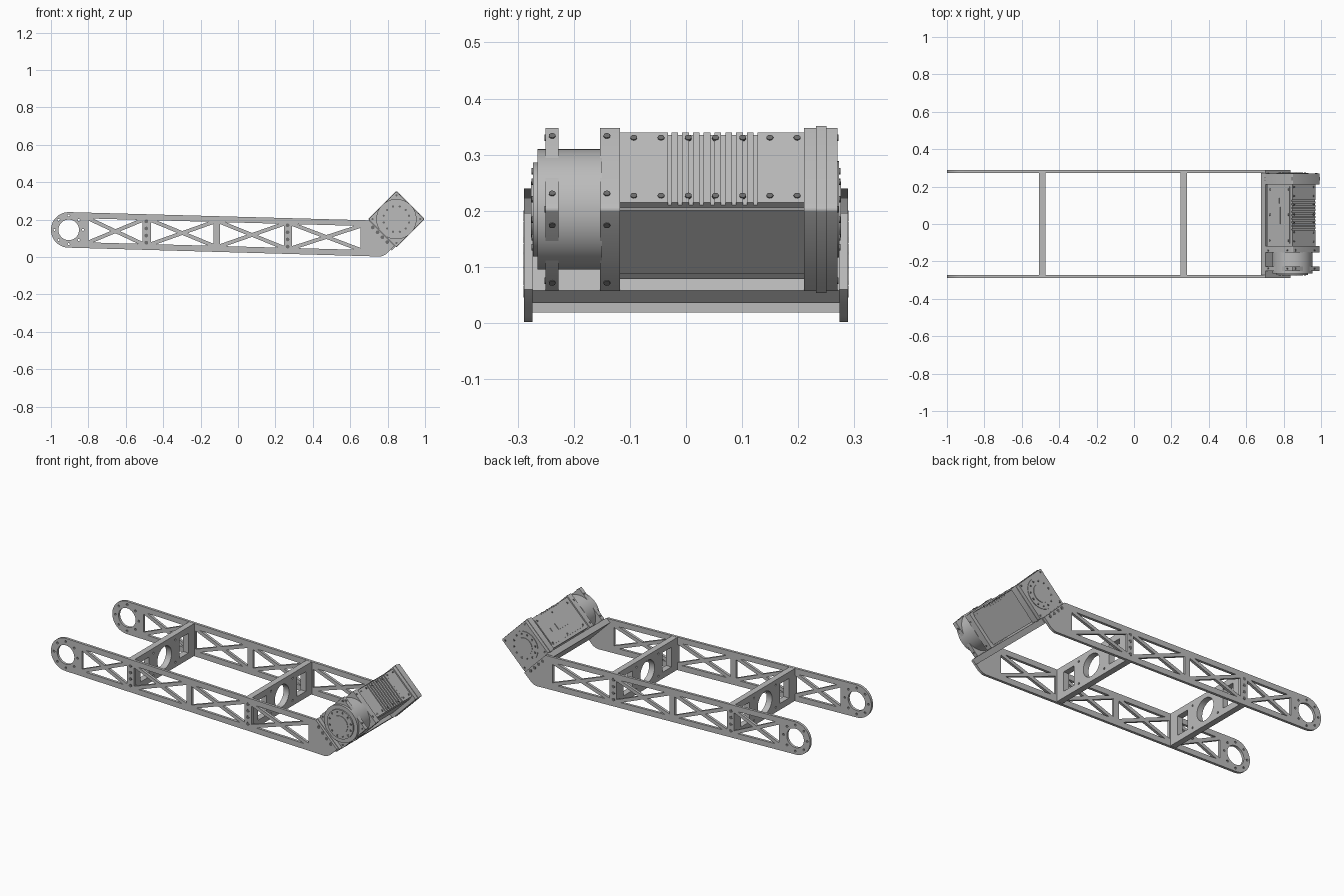
import bpy, bmesh, math
from mathutils import Matrix, Vector

cube = bpy.data.objects.get("Cube")
if cube:
    bpy.data.objects.remove(cube)


def material(name, v):
    m = bpy.data.materials.new(name)
    m.use_nodes = True
    m.diffuse_color = (v, v, v, 1)
    m.node_tree.nodes["Principled BSDF"].inputs["Base Color"].default_value = (v, v, v, 1)
    return m


METAL = material("brushed grey metal", 0.5)
DARK = material("dark screw steel", 0.16)
FACE_Y = Matrix.Rotation(math.pi / 2, 4, 'X')            # profile in xz
FACE_X = Matrix(((0, 0, 1, 0), (1, 0, 0, 0), (0, 1, 0, 0), (0, 0, 0, 1)))  # profile in yz
# Motor frame: +x lower right, +z upper right, y along the motor axis
MOTOR = Matrix.Translation((0.847, 0, 0.2025)) @ Matrix.Rotation(math.pi / 4, 4, 'Y')


def finish(name, bm, mat, matrix=Matrix()):
    bmesh.ops.transform(bm, matrix=matrix, verts=bm.verts)
    bmesh.ops.recalc_face_normals(bm, faces=bm.faces)
    mesh = bpy.data.meshes.new(name)
    bm.to_mesh(mesh)
    bm.free()
    mesh.materials.clear()
    mesh.materials.append(mat)
    ob = bpy.data.objects.new(name, mesh)
    bpy.context.collection.objects.link(ob)
    bpy.ops.object.select_all(action='DESELECT')
    ob.select_set(True)
    bpy.context.view_layer.objects.active = ob
    bpy.ops.object.shade_smooth_by_angle(angle=math.radians(30))
    return ob


def box(name, lo, hi, matrix=MOTOR, bevel=0):
    lo, hi = Vector(lo), Vector(hi)
    bm = bmesh.new()
    size = Matrix.Diagonal((*(hi - lo), 1))
    bmesh.ops.create_cube(bm, size=1, matrix=Matrix.Translation((lo + hi) / 2) @ size)
    if bevel:   # round only the edges along y
        edges = [e for e in bm.edges if abs(e.verts[0].co.y - e.verts[1].co.y) > 1e-5]
        bmesh.ops.bevel(bm, geom=edges, offset=bevel, segments=3, affect='EDGES', profile=0.5)
    return finish(name, bm, METAL, matrix)


def add_cylinder(bm, r, a, b, segments=48):
    a, b = Vector(a), Vector(b)
    turn = (b - a).to_track_quat('Z', 'Y').to_matrix().to_4x4()
    bmesh.ops.create_cone(bm, cap_ends=True, segments=segments, radius1=r, radius2=r,
                          depth=(b - a).length, matrix=Matrix.Translation((a + b) / 2) @ turn)


def drum(name, r, y0, y1):
    bm = bmesh.new()
    add_cylinder(bm, r, (0, y0, 0), (0, y1, 0), 64)
    return finish(name, bm, METAL, MOTOR)


def screws(name, places, r=0.006, matrix=MOTOR, height=0.002):
    # each place is a surface point and the outward direction
    bm = bmesh.new()
    for p, d in places:
        p, d = Vector(p), Vector(d)
        add_cylinder(bm, r, p - d * 0.002, p + d * height, 12)
    return finish(name, bm, DARK, matrix)


def circle(cx, cy, r, n=32):
    return [(cx + r * math.cos(math.tau * i / n), cy + r * math.sin(math.tau * i / n))
            for i in range(n)]


def rect(x0, x1, y0, y1):
    return [(x0, y0), (x1, y0), (x1, y1), (x0, y1)]


def cut_plate(name, loops, thickness, matrix):
    # outline followed by holes, filled and extruded
    cu = bpy.data.curves.new(name, 'CURVE')
    cu.dimensions, cu.fill_mode, cu.extrude = '2D', 'BOTH', thickness / 2
    for loop in loops:
        sp = cu.splines.new('POLY')
        sp.points.add(len(loop) - 1)
        for pt, (x, y) in zip(sp.points, loop):
            pt.co = (x, y, 0, 1)
        sp.use_cyclic_u = True
    tmp = bpy.data.objects.new(name + "_outline", cu)
    bpy.context.collection.objects.link(tmp)
    dg = bpy.context.evaluated_depsgraph_get()
    mesh = bpy.data.meshes.new_from_object(tmp.evaluated_get(dg))
    bm = bmesh.new()
    bm.from_mesh(mesh)
    bmesh.ops.remove_doubles(bm, verts=bm.verts, dist=1e-5)
    bpy.data.objects.remove(tmp)
    bpy.data.meshes.remove(mesh)
    return finish(name, bm, METAL, matrix)


# ---- Side arms: tapering-down beams with truss windows ----
END_X, END_Z, HALF = -0.905, 0.145, 0.095


def mid(x):
    return END_Z - 0.0275 * (x - END_X)


def truss(x0, x1, h=0.064, bar=0.02):
    # four triangles left over by a diagonal cross
    c = [Vector((x, mid(x) + s * h)) for x, s in ((x0, -1), (x1, -1), (x1, 1), (x0, 1))]
    centre = sum(c, Vector((0, 0))) / 4
    out = []
    for a, b in zip(c, c[1:] + c[:1]):
        m = (a + b) / 2
        d = abs((a - centre).normalized().cross((m - centre)))
        k = 1 - bar / 2 / d
        out.append([tuple(m + (p - m) * k) for p in (a, b, centre)])
    return out


outline = [(END_X + HALF * math.cos(t), END_Z + HALF * math.sin(t))
           for t in (math.pi * (0.5 + i / 24) for i in range(25))]
outline += [(0.74, 0.003), (0.757, 0.002), (0.775, 0.006), (0.79, 0.014),
            (0.838, 0.06), (0.702, 0.196)]
loops = [outline, circle(END_X, END_Z, 0.055, 48)]
loops += [circle(x, z, 0.006, 10) for x, z in circle(END_X, END_Z, 0.076, 8)]
for x0, x1 in ((-0.80, -0.51), (-0.465, -0.13), (-0.095, 0.245), (0.29, 0.655)):
    loops += truss(x0, x1)

CROSS_X = (-0.49, 0.265)
for name, s in (("front", -1), ("back", 1)):
    cut_plate(name + "_arm", loops, 0.015, Matrix.Translation((0, s * 0.2815, 0)) @ FACE_Y)
    spots = [(x, mid(x) + o) for x in CROSS_X for o in (-0.057, -0.019, 0.019, 0.057)]
    spots += [(0.72 + 0.026 * i, 0.158 - 0.026 * i) for i in range(4)]
    screws(name + "_arm_screws", [((x, s * 0.289, z), (0, s, 0)) for x, z in spots],
           0.01, Matrix(), 0.001)

# ---- Cross plates joining the arms ----
for name, x in zip(("rear", "middle"), CROSS_X):
    z = mid(x)
    holes = [circle(0, z, 0.065, 48)]
    holes += [rect(y - 0.04, y + 0.04, z - 0.057, z + 0.057) for y in (-0.18, 0.18)]
    holes += [circle(a * 0.1, z + b * 0.065, 0.006, 10) for a in (-1, 1) for b in (-1, 1)]
    cut_plate(name + "_cross_plate",
              [rect(-0.274, 0.274, z - 0.094, z + 0.094)] + holes, 0.035,
              Matrix.Translation((x, 0, 0)) @ FACE_X)

# ---- Motor mount slab ----
box("motor_mount", (-0.1, -0.274, -0.1365), (0.1, 0.274, -0.1045))

# ---- Motor housing ----
S, B = 0.1045, 0.097
drum("front_output_disc", 0.084, -0.273, -0.26)
drum("front_drum", 0.1075, -0.265, -0.15)
drum("back_output_disc", 0.086, 0.265, 0.273)
for name, y0, y1, s in (("front_flange", -0.25, -0.227, S), ("inner_flange", -0.153, -0.118, S),
                        ("back_flange", 0.21, 0.232, S), ("back_gasket", 0.232, 0.25, 0.107),
                        ("back_cap", 0.25, 0.27, S)):
    box(name, (-s, y0, -s), (s, y1, s), bevel=0.006)
box("motor_body", (-B, -0.12, -B), (0.079, 0.212, 0.09))
box("lower_cover", (0.078, -0.118, -0.08), (0.083, 0.21, 0.082))

# Ribbed upper cover
box("upper_cover_front", (-B, -0.118, 0.088), (0.079, -0.032, B))
box("upper_cover_back", (-B, 0.14, 0.088), (0.079, 0.21, B))
for i in range(9):
    y = -0.026 + i * 0.0192
    box("cooling_rib", (-B, y, 0.088), (0.079, y + 0.012, B))

# Service cover and connector on the upper left side
box("service_cover", (-0.101, -0.105, -0.08), (-0.096, 0.2, 0.08))
box("connector", (-0.105, 0.0, -0.028), (-0.1, 0.09, 0.012), bevel=0)
box("connector_tab", (-0.105, 0.11, -0.02), (-0.1, 0.14, 0.005))

# ---- Motor screws ----
rows = [((x, -0.093 + 0.0485 * i, B), (0, 0, 1)) for x in (-0.083, 0.063) for i in range(7)]
rows += [((-0.101, y, z), (-1, 0, 0)) for y in (-0.09, 0.05, 0.185) for z in (-0.07, 0.07)]
for y in (-0.2385, -0.141):
    for o in (-0.08, 0.065):
        rows += [((o, y, S), (0, 0, 1)), ((S, y, o), (1, 0, 0)), ((-S, y, o), (-1, 0, 0))]
screws("housing_screws", rows)
ends = []
for y, d in ((-0.273, -1), (0.273, 1)):
    ends += [((x, y, z), (0, d, 0)) for x, z in circle(0, 0, 0.07, 12)]
for y, d in ((-0.25, -1), (0.27, 1)):
    ends += [((a * 0.09, y, b * 0.09), (0, d, 0)) for a in (-1, 1) for b in (-1, 1)]
screws("end_screws", ends)
drum("front_hub", 0.05, -0.276, -0.27)
drum("back_hub", 0.05, 0.27, 0.276)
